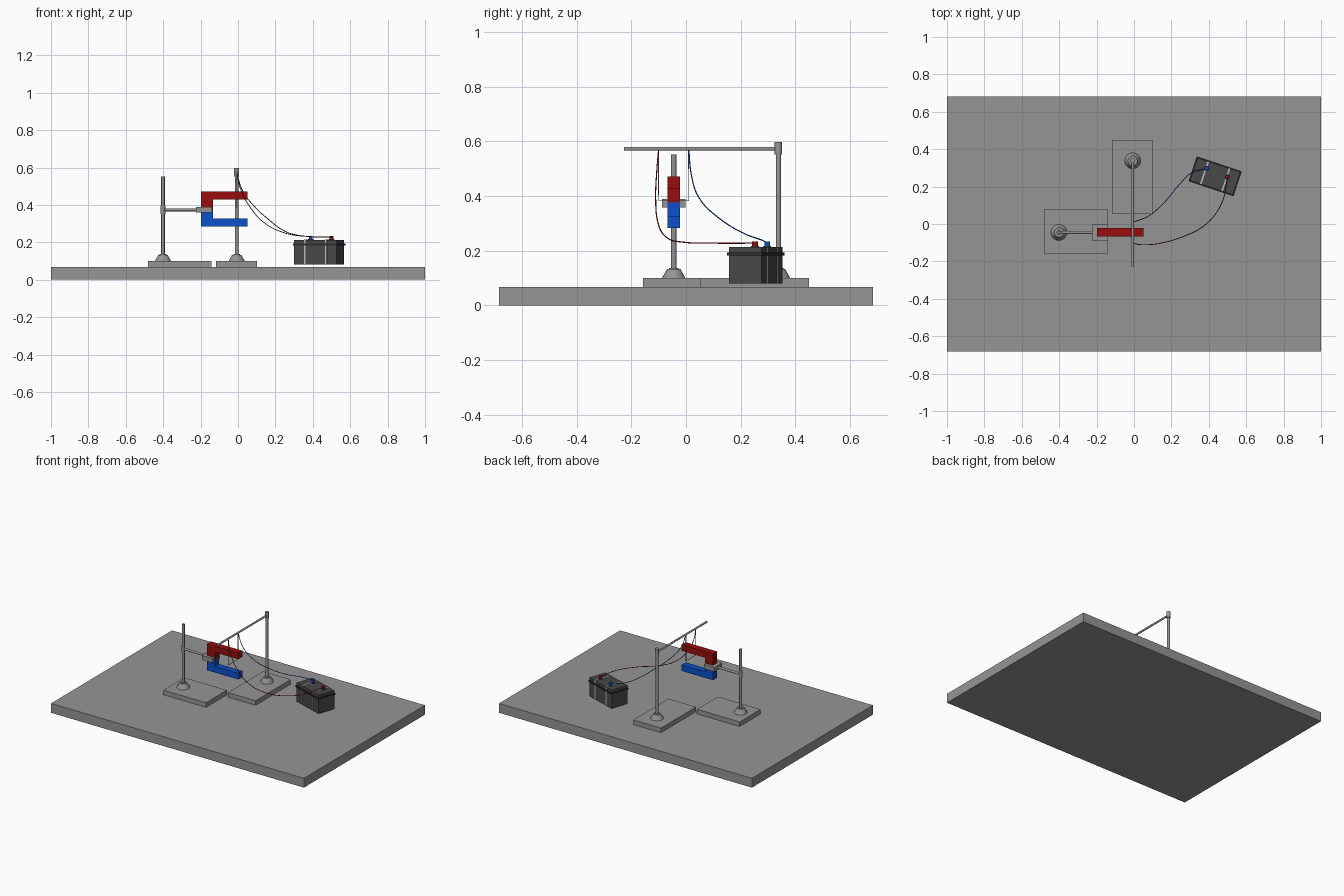
import bpy, bmesh, math
from mathutils import Matrix, Vector

old = bpy.data.objects.get("Cube")
if old:
    bpy.data.objects.remove(old, do_unlink=True)


def material(name, rgb):
    m = bpy.data.materials.new(name)
    m.use_nodes = True
    m.diffuse_color = (*rgb, 1)
    bsdf = next(n for n in m.node_tree.nodes if n.type == 'BSDF_PRINCIPLED')
    bsdf.inputs["Base Color"].default_value = (*rgb, 1)
    return m


GREY = material("board grey", (0.30, 0.30, 0.30))
STEEL = material("steel grey", (0.30, 0.30, 0.30))
RED = material("red", (0.32, 0.004, 0.004))
BLUE = material("blue", (0.004, 0.08, 0.60))
CASE = material("case charcoal", (0.065, 0.065, 0.065))
RIM = material("rim black", (0.025, 0.025, 0.025))
STRAP = material("strap light grey", (0.50, 0.50, 0.50))


def add_mesh(name, bm, mat, smooth=False):
    bmesh.ops.recalc_face_normals(bm, faces=bm.faces)
    me = bpy.data.meshes.new(name)
    bm.to_mesh(me)
    bm.free()
    me.materials.append(mat)
    ob = bpy.data.objects.new(name, me)
    bpy.context.collection.objects.link(ob)
    if smooth:
        bpy.ops.object.select_all(action='DESELECT')
        ob.select_set(True)
        bpy.context.view_layer.objects.active = ob
        bpy.ops.object.shade_smooth_by_angle(angle=math.radians(35))
    return ob


def box(name, lo, hi, mat, frame=Matrix(), bevel=0.0):
    """Box between two corners, optionally placed in a local frame."""
    lo, hi = Vector(lo), Vector(hi)
    bm = bmesh.new()
    size = Matrix.Diagonal((*(hi - lo), 1))
    bmesh.ops.create_cube(bm, size=1, matrix=Matrix.Translation((lo + hi) / 2) @ size)
    if bevel:
        upright = [e for e in bm.edges if abs(e.verts[0].co.z - e.verts[1].co.z) > 1e-5]
        bmesh.ops.bevel(bm, geom=upright, offset=bevel, segments=2, affect='EDGES', profile=0.5)
    bm.transform(frame)
    return add_mesh(name, bm, mat)


def rod(name, a, b, r, mat, r2=None, sides=24):
    """Cylinder or cone from point a to point b."""
    a, b = Vector(a), Vector(b)
    d = b - a
    place = Matrix.Translation((a + b) / 2) @ d.to_track_quat('Z', 'Y').to_matrix().to_4x4()
    bm = bmesh.new()
    bmesh.ops.create_cone(bm, cap_ends=True, segments=sides, radius1=r,
                          radius2=r if r2 is None else r2, depth=d.length, matrix=place)
    return add_mesh(name, bm, mat, True)


def extrude_y(name, profile, y0, y1, mat):
    """Solid with an x-z outline between two y values."""
    bm = bmesh.new()
    face = bm.faces.new([bm.verts.new((x, y0, z)) for x, z in profile])
    out = bmesh.ops.extrude_face_region(bm, geom=[face])
    verts = [v for v in out["geom"] if isinstance(v, bmesh.types.BMVert)]
    bmesh.ops.translate(bm, verts=verts, vec=(0, y1 - y0, 0))
    return add_mesh(name, bm, mat)


def wire(name, points, r, mat, smooth=True):
    cu = bpy.data.curves.new(name, 'CURVE')
    cu.dimensions = '3D'
    cu.bevel_depth = r
    cu.bevel_resolution = 2
    cu.resolution_u = 8
    cu.use_fill_caps = True
    if smooth:
        sp = cu.splines.new('BEZIER')
        sp.bezier_points.add(len(points) - 1)
        for p, co in zip(sp.bezier_points, points):
            p.co = co
            p.handle_left_type = p.handle_right_type = 'AUTO'
    else:
        sp = cu.splines.new('POLY')
        sp.points.add(len(points) - 1)
        for p, co in zip(sp.points, points):
            p.co = (*co, 1)
    cu.materials.append(mat)
    ob = bpy.data.objects.new(name, cu)
    bpy.context.collection.objects.link(ob)
    return ob


# Table board and the two stand plates
TABLE, PLATE = 0.067, 0.10
box("table_board", (-1, -0.683, 0), (1, 0.683, TABLE), GREY)
box("magnet_stand_plate", (-0.48, -0.157, TABLE), (-0.143, 0.079, PLATE), GREY)
box("wire_stand_plate", (-0.117, 0.053, TABLE), (0.102, 0.45, PLATE), GREY)


def upright(prefix, x, y, top):
    """Vertical rod in a conical foot."""
    rod(prefix + "_foot", (x, y, PLATE), (x, y, PLATE + 0.033), 0.043, STEEL, 0.025)
    rod(prefix + "_foot_collar", (x, y, PLATE + 0.033), (x, y, PLATE + 0.037), 0.018, STEEL)
    rod(prefix + "_upright", (x, y, PLATE + 0.03), (x, y, top), 0.0095, STEEL)


# Magnet stand with its side arm and holder
MX, MY, ARM = -0.401, -0.045, 0.374
upright("magnet_stand", MX, MY, 0.552)
rod("magnet_stand_joint", (MX, MY, ARM - 0.022), (MX, MY, ARM + 0.022), 0.0125, STEEL)
rod("magnet_arm", (MX, MY, ARM), (-0.215, MY, ARM), 0.008, STEEL)
box("magnet_holder", (-0.225, MY - 0.043, 0.359), (-0.139, MY + 0.043, 0.390), STEEL)

# Horseshoe magnet, opening toward +x, one pole of each colour
for label, mat, tip, inner in (("upper", RED, 0.472, 0.428), ("lower", BLUE, 0.284, 0.328)):
    outline = [(-0.198, 0.376), (-0.134, 0.376), (-0.134, inner),
               (0.05, inner), (0.05, tip), (-0.198, tip)]
    extrude_y(label + "_magnet_pole", outline, MY - 0.023, MY + 0.023, mat)

# Wire stand with its long beam
WX, WY, BEAM = -0.007, 0.338, 0.573
upright("wire_stand", WX, WY, 0.58)
rod("wire_stand_joint", (WX, WY, 0.553), (WX, WY, 0.597), 0.0135, STEEL)
rod("wire_beam", (WX, WY, BEAM), (WX, -0.226, BEAM), 0.0065, STEEL)

# Swinging conductor hung between the poles
wire("hanging_conductor", [(WX, -0.1, BEAM), (WX, -0.1, 0.383),
                           (WX, 0.01, 0.383), (WX, 0.01, BEAM)], 0.002, STEEL, False)

# Battery, built in its own turned frame
F = Matrix.Translation((0.434, 0.255, 0)) @ Matrix.Rotation(math.radians(-18.4), 4, 'Z')
box("battery_case", (-0.121, -0.064, 0.081), (0.121, 0.064, 0.185), CASE, F, 0.004)
box("battery_rim", (-0.127, -0.070, 0.183), (0.127, 0.070, 0.194), RIM, F, 0.005)
box("battery_lid", (-0.121, -0.064, 0.194), (0.121, 0.064, 0.213), CASE, F, 0.004)

# Light bands around the battery
for i, u in enumerate((-0.06, 0.06), 1):
    a, b = u - 0.004, u + 0.004
    box(f"lid_band_{i}", (a, -0.0655, 0.194), (b, 0.0655, 0.2145), STRAP, F)
    box(f"case_band_{i}", (a, -0.0655, 0.081), (b, 0.0655, 0.184), STRAP, F)

# Terminals: coloured cap on a wider washer
for label, mat, u, v in (("red", RED, 0.063, 0.018), ("blue", BLUE, -0.056, 0.026)):
    p = F @ Vector((u, v, 0.212))
    up = Vector((0, 0, 1))
    rod(label + "_terminal_washer", p, p + up * 0.005, 0.014, RIM)
    rod(label + "_terminal", p + up * 0.005, p + up * 0.022, 0.0105, mat)

# Leads from the conductor to the terminals
wire("red_lead", [(WX, -0.1, BEAM), (0.012, -0.107, 0.49), (0.06, -0.111, 0.395),
                  (0.14, -0.103, 0.305), (0.25, -0.072, 0.25), (0.38, -0.005, 0.231),
                  (0.468, 0.11, 0.228), (0.5, 0.25, 0.228)], 0.0022, RED)
wire("blue_lead", [(WX, 0.01, BEAM), (0.025, 0.02, 0.475), (0.085, 0.047, 0.395),
                   (0.166, 0.12, 0.32), (0.246, 0.215, 0.262), (0.31, 0.275, 0.24),
                   (0.389, 0.297, 0.229)], 0.0022, BLUE)
